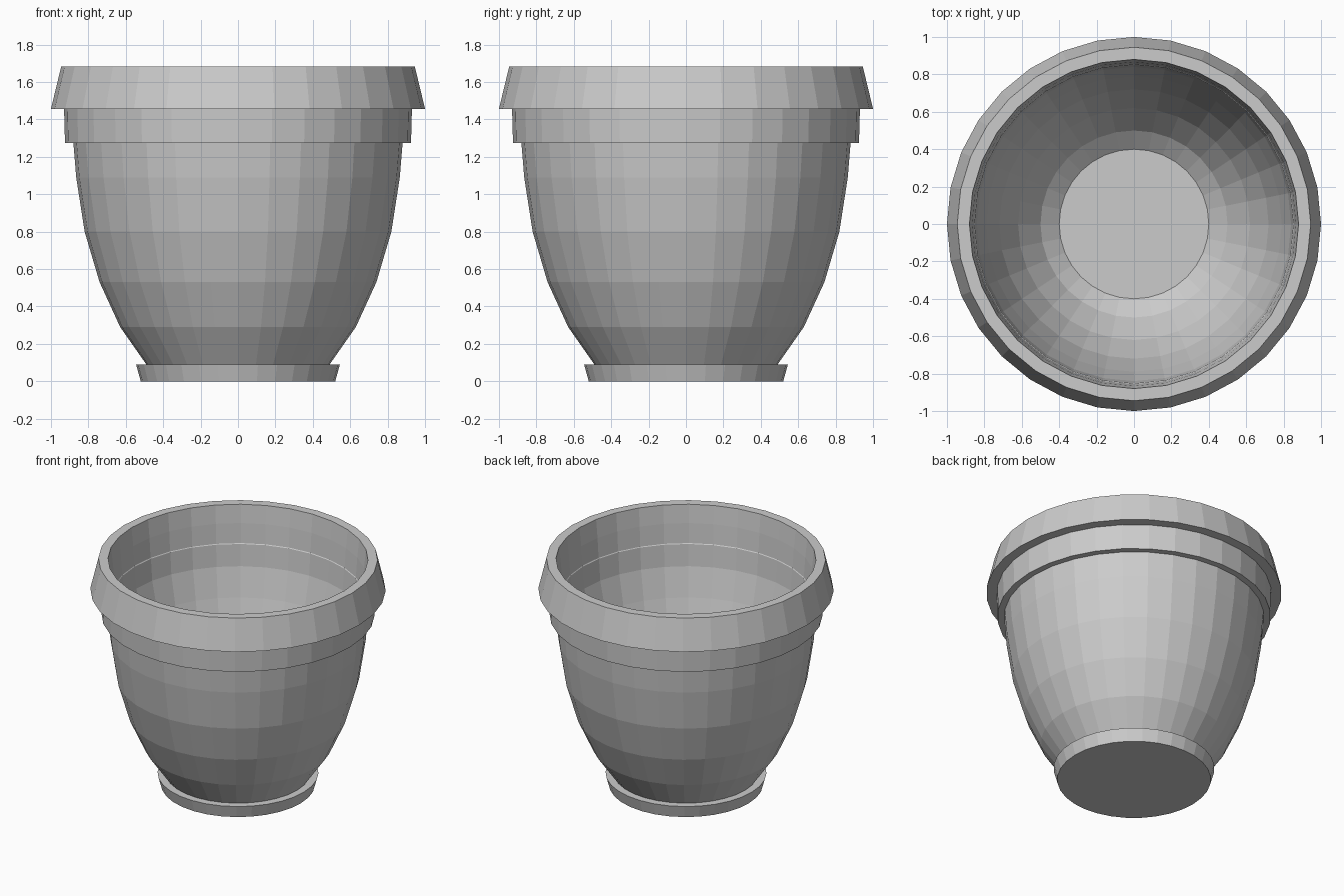
import bpy, bmesh, math

if "Cube" in bpy.data.objects:
    bpy.data.objects.remove(bpy.data.objects["Cube"])

SIDES = 32

# Closed wall profile (radius, height): outside from the base up, over the rim, down to the inner floor
profile = [
    # foot
    (0.52, 0.0), (0.545, 0.09), (0.49, 0.09),
    # curved body
    (0.63, 0.29), (0.74, 0.53), (0.82, 0.80), (0.865, 1.09), (0.88, 1.273),
    # collar and sloped rim
    (0.925, 1.273), (0.93, 1.457), (1.0, 1.457), (0.945, 1.684), (0.88, 1.684),
    # inside wall
    (0.866, 1.55), (0.856, 1.405), (0.852, 1.40), (0.84, 1.24), (0.79, 1.03),
    (0.72, 0.79), (0.62, 0.58), (0.50, 0.41), (0.40, 0.33),
]


def lathe(name, points, sides):
    """Flat-faced turned solid, capped at both ends of the profile."""
    bm = bmesh.new()
    rings = [[bm.verts.new((r * math.cos(2 * math.pi * i / sides),
                            r * math.sin(2 * math.pi * i / sides), z))
              for i in range(sides)] for r, z in points]
    for a, b in zip(rings, rings[1:]):
        for i in range(sides):
            j = (i + 1) % sides
            bm.faces.new((a[i], a[j], b[j], b[i]))
    bm.faces.new(rings[0][::-1])   # underside
    bm.faces.new(rings[-1])        # inner floor
    bmesh.ops.recalc_face_normals(bm, faces=bm.faces)
    mesh = bpy.data.meshes.new(name)
    bm.to_mesh(mesh)
    bm.free()
    obj = bpy.data.objects.new(name, mesh)
    bpy.context.collection.objects.link(obj)
    return obj


lathe("flower_pot", profile, SIDES)
